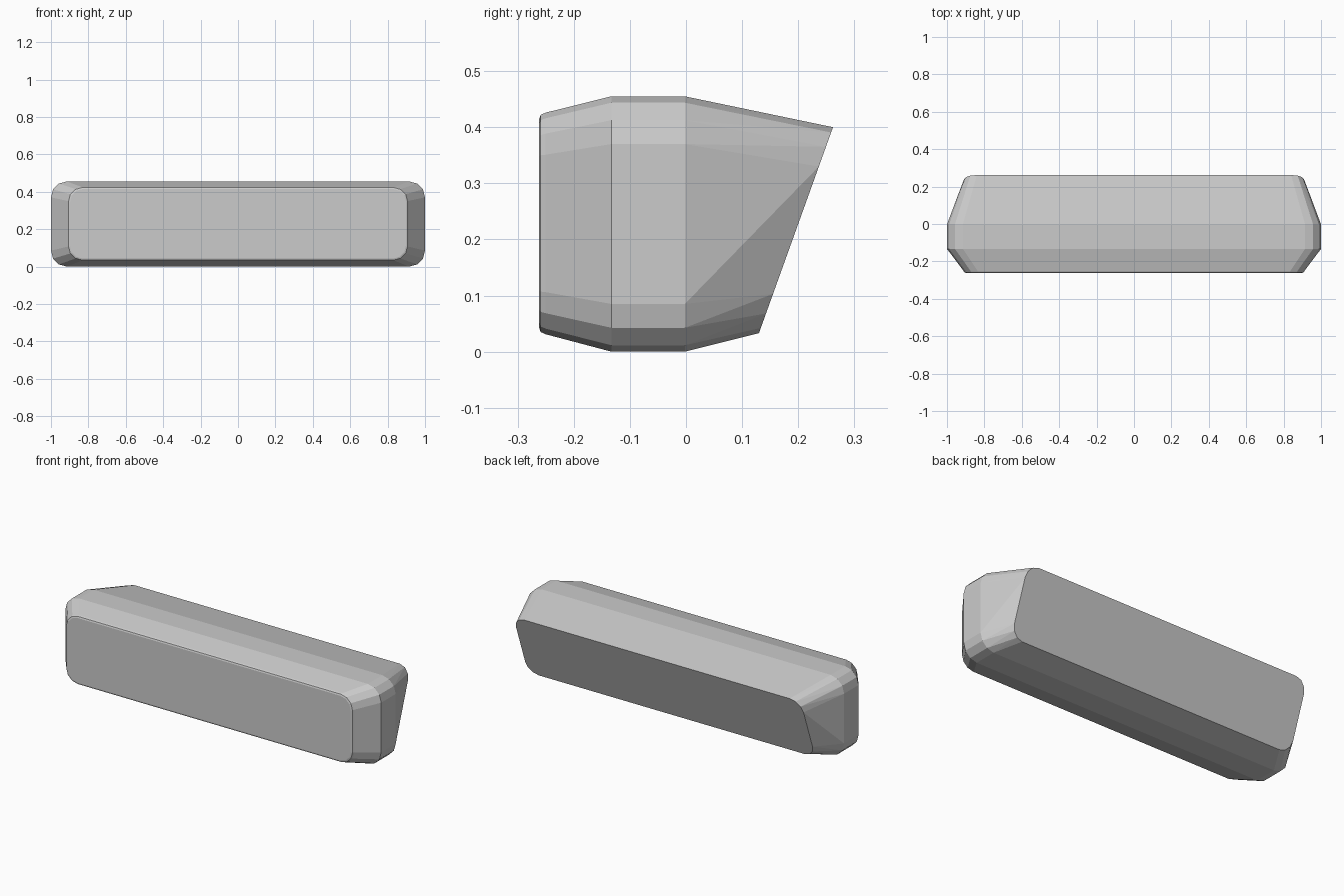
import bpy, bmesh
from math import sin, cos, pi

if "Cube" in bpy.data.objects:
    bpy.data.objects.remove(bpy.data.objects["Cube"])


def ring(half_x, z0, z1, r, y_bottom, y_top):
    """Rounded rectangle, 3 segments per corner, counter-clockwise from bottom right."""
    pts = []
    corners = [(half_x - r, z0 + r), (half_x - r, z1 - r),
               (-half_x + r, z1 - r), (-half_x + r, z0 + r)]
    for c, (cx, cz) in enumerate(corners):
        for k in range(4):
            a = -pi / 2 + c * pi / 2 + k * pi / 6
            x, z = cx + r * cos(a), cz + r * sin(a)
            y = y_bottom + (y_top - y_bottom) * (z - z0) / (z1 - z0)
            pts.append((x, y, z))
    return pts


# Sections from front to back: half width, bottom, top, corner radius, y at bottom, y at top
sections = [
    (0.897, 0.043, 0.414, 0.066, -0.262, -0.262),
    (0.906, 0.035, 0.422, 0.072, -0.259, -0.259),
    (0.912, 0.031, 0.426, 0.075, -0.250, -0.250),
    (1.000, 0.000, 0.455, 0.085, -0.133, -0.133),
    (1.000, 0.000, 0.455, 0.085, -0.002, -0.002),
    (0.910, 0.033, 0.400, 0.070, 0.130, 0.262),
]

bm = bmesh.new()
rings = [[bm.verts.new(p) for p in ring(*s)] for s in sections]
n = len(rings[0])
for s, (a, b) in enumerate(zip(rings, rings[1:])):
    for i in range(n):
        j = (i + 1) % n
        if s < len(rings) - 2:
            bm.faces.new((a[i], a[j], b[j], b[i]))
        elif i < n // 2:
            # Tapered back: fold runs from low front to high back, mirrored left to right
            bm.faces.new((a[i], a[j], b[j]))
            bm.faces.new((a[i], b[j], b[i]))
        else:
            bm.faces.new((a[i], a[j], b[i]))
            bm.faces.new((a[j], b[j], b[i]))

# Front panel and slanted back face
bm.faces.new(rings[0])
bm.faces.new(rings[-1][::-1])
bmesh.ops.recalc_face_normals(bm, faces=bm.faces)

mesh = bpy.data.meshes.new("bumper_block")
bm.to_mesh(mesh)
bm.free()
obj = bpy.data.objects.new("bumper_block", mesh)
bpy.context.collection.objects.link(obj)
